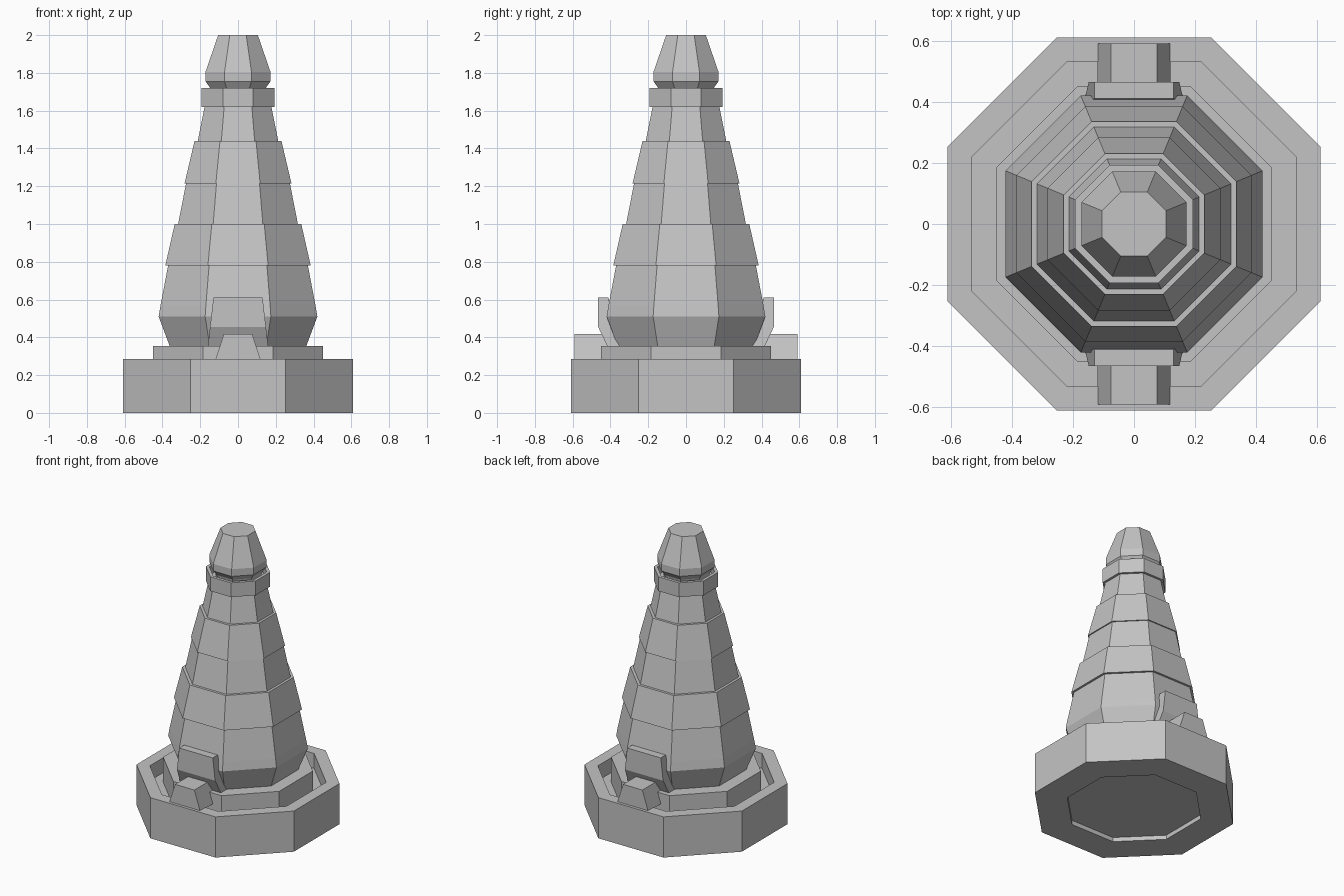
import bpy
import bmesh
from math import cos, sin, pi

cube = bpy.data.objects.get("Cube")
if cube:
    bpy.data.objects.remove(cube, do_unlink=True)

SIDES = 8

stone = bpy.data.materials.new("grey_stone")
stone.use_nodes = True
colour = (0.55, 0.55, 0.55, 1)
stone.diffuse_color = colour
stone.node_tree.nodes["Principled BSDF"].inputs["Base Color"].default_value = colour


def loft(name, rings):
    """Skin a stack of point rings and cap both ends."""
    bm = bmesh.new()
    loops = [[bm.verts.new(p) for p in ring] for ring in rings]
    for low, high in zip(loops, loops[1:]):
        n = len(low)
        for i in range(n):
            j = (i + 1) % n
            bm.faces.new((low[i], low[j], high[j], high[i]))
    bm.faces.new(loops[0][::-1])
    bm.faces.new(loops[-1])
    bmesh.ops.recalc_face_normals(bm, faces=bm.faces)
    mesh = bpy.data.meshes.new(name)
    bm.to_mesh(mesh)
    bm.free()
    mesh.materials.append(stone)
    obj = bpy.data.objects.new(name, mesh)
    bpy.context.collection.objects.link(obj)
    return obj


def octagon(apothem, z):
    r = apothem / cos(pi / SIDES)
    angles = [(i + 0.5) * 2 * pi / SIDES for i in range(SIDES)]
    return [(r * cos(a), r * sin(a), z) for a in angles]


def turned(name, profile):
    return loft(name, [octagon(r, z) for r, z in profile])


def slab(half_width, near, far, z):
    return [(-half_width, far, z), (half_width, far, z),
            (half_width, near, z), (-half_width, near, z)]


# Base: hollow underside, raised rim, sunken channel and inner step
turned("base", [(0.41, 0.03), (0.41, 0), (0.61, 0), (0.61, 0.285),
                (0.53, 0.285), (0.53, 0.18), (0.45, 0.18),
                (0.45, 0.355), (0.34, 0.355)])

# Tapered tower with two raised bands
turned("tower", [(0.36, 0.35), (0.42, 0.51), (0.41, 0.57), (0.37, 0.78),
                 (0.385, 0.78), (0.335, 1.0), (0.317, 1.0), (0.275, 1.215),
                 (0.283, 1.215), (0.23, 1.44), (0.213, 1.44), (0.175, 1.63)])

# Collar with a shallow cup
turned("collar", [(0.165, 1.62), (0.193, 1.62), (0.193, 1.72),
                  (0.172, 1.72), (0.172, 1.66)])

# Blunt top piece seated in the collar
turned("top_cap", [(0.13, 1.65), (0.147, 1.72), (0.172, 1.755),
                   (0.172, 1.805), (0.105, 2.0)])

# Door plate and step block, front and back
for side, s in (("front", -1), ("back", 1)):
    loft(side + "_plate", [slab(0.16, s * 0.35, s * 0.415, 0.35),
                           slab(0.148, s * 0.39, s * 0.465, 0.455),
                           slab(0.13, s * 0.41, s * 0.465, 0.61)])
    loft(side + "_step", [slab(0.12, s * 0.41, s * 0.59, 0.28),
                          slab(0.075, s * 0.41, s * 0.59, 0.418)])
